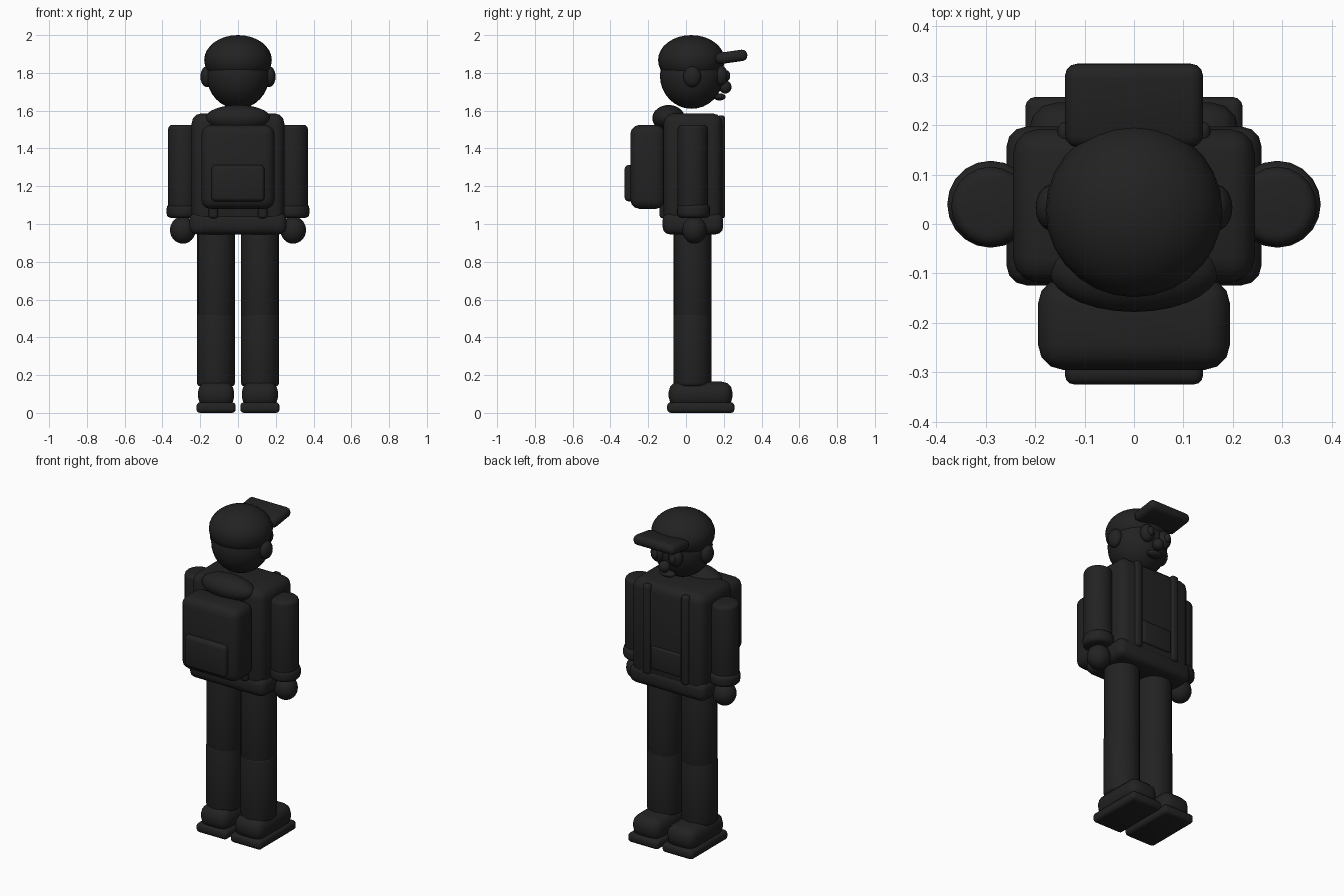
import bpy, math

if "Cube" in bpy.data.objects:
    bpy.data.objects.remove(bpy.data.objects["Cube"])

dark = bpy.data.materials.new("dark_cloth")
dark.diffuse_color = (0.016, 0.016, 0.016, 1)
dark.use_nodes = True
dark.node_tree.nodes["Principled BSDF"].inputs["Base Color"].default_value = dark.diffuse_color


def finish(ob, name, bevel=0.0, segs=3):
    ob.name = name
    bpy.ops.object.transform_apply(location=False, rotation=True, scale=True)
    if bevel:
        m = ob.modifiers.new("round", 'BEVEL')
        m.width, m.segments = bevel, segs
        m.limit_method, m.angle_limit = 'ANGLE', math.radians(50)
        bpy.ops.object.modifier_apply(modifier=m.name)
    bpy.ops.object.shade_smooth_by_angle(angle=math.radians(40))
    ob.data.materials.append(dark)
    return ob


def box(name, x, y, z, bevel, rot=0.0):
    """Rounded box from (min, max) ranges."""
    bpy.ops.mesh.primitive_cube_add(
        size=1, location=[(a + b) / 2 for a, b in (x, y, z)], rotation=(rot, 0, 0))
    ob = bpy.context.object
    ob.scale = [b - a for a, b in (x, y, z)]
    return finish(ob, name, bevel)


def ball(name, loc, radii):
    bpy.ops.mesh.primitive_uv_sphere_add(segments=28, ring_count=16, radius=1, location=loc)
    ob = bpy.context.object
    ob.scale = radii
    return finish(ob, name)


def tube(name, x, y, z, r, bevel):
    """Upright rounded cylinder between two heights."""
    bpy.ops.mesh.primitive_cylinder_add(
        vertices=20, radius=r, depth=z[1] - z[0], location=(x, y, (z[0] + z[1]) / 2))
    return finish(bpy.context.object, name, bevel)


# Head, cap and face
ball("head", (0, 0.03, 1.785), (0.165, 0.168, 0.175))
ball("cap", (0, 0.028, 1.868), (0.179, 0.176, 0.132))
box("cap_visor", (-0.14, 0.14), (0.155, 0.325), (1.855, 1.915), 0.026, math.radians(8))
ball("nose", (0, 0.208, 1.725), (0.033, 0.033, 0.034))
ball("mouth", (0, 0.178, 1.673), (0.05, 0.032, 0.019))

# Jacket, hem, hood and front pocket
box("jacket", (-0.245, 0.245), (-0.118, 0.192), (0.98, 1.585), 0.05)
box("jacket_hem", (-0.258, 0.258), (-0.124, 0.197), (0.945, 1.06), 0.04)
ball("hood", (0, -0.092, 1.56), (0.172, 0.086, 0.07))
box("front_pocket", (-0.1, 0.1), (0.17, 0.204), (1.07, 1.21), 0.012)

# Backpack
box("backpack", (-0.194, 0.194), (-0.295, -0.11), (1.08, 1.525), 0.05)
box("backpack_pocket", (-0.14, 0.14), (-0.325, -0.27), (1.12, 1.312), 0.02)

# Paired parts
for s, side in ((-1, "left"), (1, "right")):
    ball(f"{side}_ear", (s * 0.165, 0.033, 1.78), (0.034, 0.047, 0.055))
    ball(f"{side}_eye", (s * 0.06, 0.185, 1.785), (0.043, 0.036, 0.053))
    ball(f"{side}_pupil", (s * 0.06, 0.216, 1.785), (0.02, 0.018, 0.028))
    box(f"{side}_front_strap", (s * 0.13 - 0.025, s * 0.13 + 0.025), (0.165, 0.207),
        (1.03, 1.575), 0.016)
    box(f"{side}_back_strap", (s * 0.13 - 0.025, s * 0.13 + 0.025), (-0.14, -0.1),
        (1.03, 1.5), 0.016)
    tube(f"{side}_sleeve", s * 0.29, 0.036, (1.05, 1.525), 0.08, 0.022)
    tube(f"{side}_cuff", s * 0.29, 0.04, (1.033, 1.105), 0.088, 0.022)
    ball(f"{side}_hand", (s * 0.292, 0.045, 0.968), (0.068, 0.065, 0.072))
    tube(f"{side}_upper_leg", s * 0.116, 0.035, (0.5, 1.0), 0.1, 0.015)
    tube(f"{side}_lower_leg", s * 0.117, 0.034, (0.14, 0.53), 0.101, 0.02)
    a, b = sorted((s * 0.02, s * 0.212))
    box(f"{side}_shoe", (a, b), (-0.092, 0.246), (0.03, 0.165), 0.055)
    a, b = sorted((s * 0.012, s * 0.22))
    box(f"{side}_sole", (a, b), (-0.1, 0.257), (0, 0.056), 0.02)
